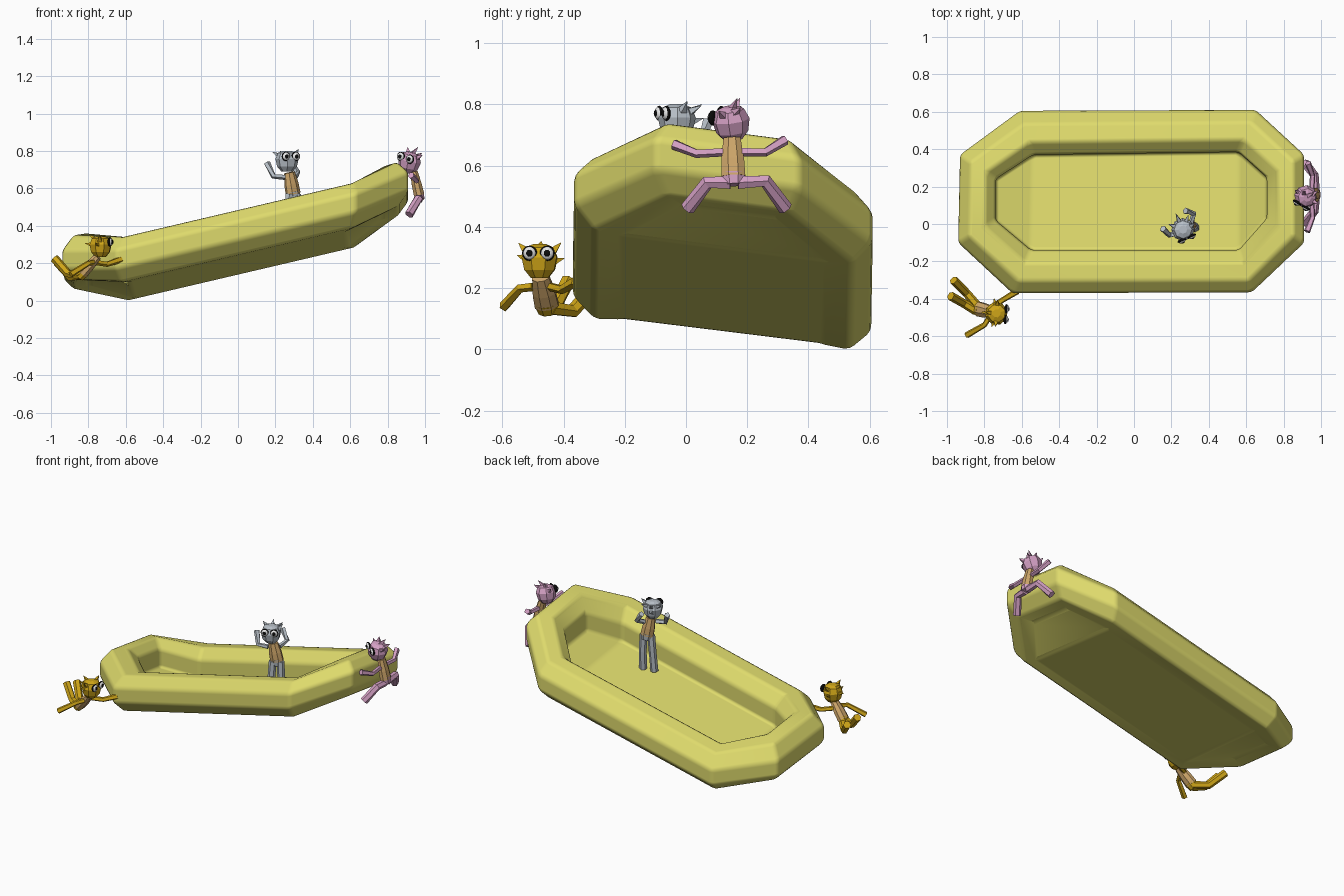
import bpy, bmesh, math
from mathutils import Vector, Matrix

if "Cube" in bpy.data.objects:
    bpy.data.objects.remove(bpy.data.objects["Cube"])

V = Vector


def srgb(r, g, b):
    f = lambda c: (c / 255 / 12.92) if c < 11 else ((c / 255 + 0.055) / 1.055) ** 2.4
    return (f(r), f(g), f(b), 1)


def material(name, *rgb):
    m = bpy.data.materials.new(name)
    m.diffuse_color = srgb(*rgb)
    m.use_nodes = True
    m.node_tree.nodes["Principled BSDF"].inputs["Base Color"].default_value = m.diffuse_color
    return m


RAFT = material("raft yellow", 222, 218, 108)
GREY = material("pale grey", 184, 192, 200)
PINK = material("pink", 212, 160, 196)
GOLD = material("gold", 208, 166, 24)
TAN = material("tan", 206, 166, 106)
WHITE = material("white", 245, 245, 245)
BLACK = material("black", 12, 12, 12)


def finish(bm, name, mat, angle=None):
    bmesh.ops.recalc_face_normals(bm, faces=bm.faces)
    me = bpy.data.meshes.new(name)
    bm.to_mesh(me)
    bm.free()
    me.materials.append(mat)
    ob = bpy.data.objects.new(name, me)
    bpy.context.collection.objects.link(ob)
    if angle:
        bpy.context.view_layer.objects.active = ob
        ob.select_set(True)
        bpy.ops.object.shade_smooth_by_angle(angle=math.radians(angle))
        ob.select_set(False)
    return ob


def loft(bm, rings):
    """Join equal-sized closed rings of points and cap both ends."""
    rows = [[bm.verts.new(p) for p in r] for r in rings]
    n = len(rows[0])
    for a, b in zip(rows, rows[1:]):
        for i in range(n):
            bm.faces.new((a[i], a[(i + 1) % n], b[(i + 1) % n], b[i]))
    bm.faces.new(rows[0][::-1])
    bm.faces.new(rows[-1])


def tube(bm, pts, radii, sides=6, flat=1.0, side_dir=None):
    """Faceted tube along a path; flat squashes it across side_dir."""
    pts = [V(p) for p in pts]
    rings = []
    for i, p in enumerate(pts):
        d = (pts[min(i + 1, len(pts) - 1)] - pts[max(i - 1, 0)]).normalized()
        ref = V(side_dir) if side_dir else (V((0, 0, 1)) if abs(d.z) < 0.9 else V((1, 0, 0)))
        w = (ref - d * ref.dot(d)).normalized()
        u = d.cross(w)
        rings.append([p + radii[i] * (w * math.cos(a) + u * flat * math.sin(a))
                      for a in [math.tau * (k + 0.5) / sides for k in range(sides)]])
    loft(bm, rings)


# ---- raft: octagonal ring, tilted, with both ends turned up
outer = [(-.61, .605), (.65, .61), (.91, .37), (.91, -.10),
         (.63, -.365), (-.65, -.37), (-.94, -.10), (-.93, .37)]
inner = [(-.54, .37), (.56, .385), (.71, .25), (.71, .03),
         (.56, -.14), (-.55, -.14), (-.74, .02), (-.74, .24)]
lift = [0, 0, .085, .085, 0, 0, .10, .10]
section = [(0, -.05), (0, .05), (.29, .12), (.71, .12),
           (1, .05), (1, -.07), (.71, -.12), (.29, -.12)]
bm = bmesh.new()
grid = []
for o, i, up in zip(outer, inner, lift):
    row = []
    for t, h in section:
        x, y = V(o).lerp(V(i), t)
        row.append(bm.verts.new((x, y, .327 + .235 * x - .13 * y + up + h)))
    grid.append(row)
for c in range(8):
    a, b = grid[c], grid[(c + 1) % 8]
    for k in range(8):
        if k != 5:  # hidden between floor and underside
            bm.faces.new((a[k], b[k], b[(k + 1) % 8], a[(k + 1) % 8]))
for k in (5, 6):  # floor and underside
    for ids in ((0, 1, 4, 5), (1, 2, 3, 4), (5, 6, 7, 0)):
        bm.faces.new([grid[c][k] for c in ids])
raft = finish(bm, "raft", RAFT, 60)
bev = raft.modifiers.new("soft edges", "BEVEL")
bev.width, bev.segments, bev.limit_method = .018, 2, "ANGLE"
bev.angle_limit = math.radians(20)
bev.harden_normals = True


# ---- passengers
def head(name, mat, centre, facing, tilt, spikes):
    """Faceted head looking along facing, with spiky hair and round eyes."""
    f = V(facing).normalized()
    left = V((-f.y, f.x, 0))
    up = V((0, 0, 1))
    rot = Matrix.Rotation(tilt, 3, f)
    place = lambda s, d, h: V(centre) + rot @ (left * s + f * d + up * h)
    bm = bmesh.new()
    rings = []
    for r, h in ((.030, -.055), (.053, -.028), (.062, .012), (.048, .045), (.022, .056)):
        rings.append([place(r * math.cos(a), r * math.sin(a), h)
                      for a in [math.tau * (k + .5) / 8 for k in range(8)]])
    loft(bm, rings)
    for s, d, h, ds, dd, dh in spikes:
        tube(bm, [place(s, d, h), place(s + ds, d + dd, h + dh)], [.017, .001], 4)
    finish(bm, name + "_head", mat)
    # eye rim, white and pupil as thin stacked domes
    for part, m, r, depth, out in (("eye_rims", BLACK, .025, .010, .050),
                                   ("eye_whites", WHITE, .021, .012, .053),
                                   ("pupils", BLACK, .011, .006, .062)):
        bm = bmesh.new()
        for s in (-.029, .029):
            axes = Matrix((rot @ left, rot @ f, rot @ up)).transposed()
            mtx = (Matrix.Translation(place(s, out, .026)) @ axes.to_4x4()
                   @ Matrix.Diagonal((r, depth, r, 1)))
            bmesh.ops.create_uvsphere(bm, u_segments=12, v_segments=8, radius=1, matrix=mtx)
        finish(bm, name + "_" + part, m, 40)


def body(name, mat, torso, side, arms, legs):
    bm = bmesh.new()
    a, b = V(torso[0]), V(torso[1])
    tube(bm, [a, a.lerp(b, .55), b], [.030, .040, .042], 8, .72, side)
    finish(bm, name + "_vest", TAN)
    bm = bmesh.new()
    for p in arms:
        tube(bm, p, [.015, .015, .018], 5)
    finish(bm, name + "_arms", mat)
    bm = bmesh.new()
    for p in legs:
        tube(bm, p, [.024, .023, .024], 6)
    d = (b - a).normalized()
    tube(bm, [b - d * .012, b + d * .028], [.041, .034], 8, .75, side)  # hips
    finish(bm, name + "_legs", mat)


# standing passenger with hands raised to the head
head("grey_passenger", GREY, (.262, -.03, .745), (.41, -.91, 0), 0,
     [(-.03, -.03, .03, -.03, -.03, .02), (.03, -.03, .03, .03, -.03, .02),
      (0, -.045, .03, 0, -.045, .025), (0, -.05, 0, 0, -.045, .01), (.045, 0, .035, .025, -.005, .03)])
body("grey_passenger", GREY, [(.275, -.025, .685), (.295, -.015, .57)], (.91, .41, 0),
     [[(.25, -.045, .66), (.19, -.06, .665), (.155, -.025, .735)],
      [(.305, 0, .66), (.32, .055, .685), (.275, .07, .745)]],
     [[(.275, -.03, .57), (.268, -.035, .46), (.262, -.045, .33)],
      [(.317, -.01, .57), (.322, -.01, .46), (.326, -.02, .34)]])

# passenger clinging to the high end
head("pink_passenger", PINK, (.915, .148, .738), (-.5, -.86, 0), -.25,
     [(0, -.01, .045, .01, -.03, .042), (.02, -.03, .04, .01, -.03, .02),
      (-.025, -.01, .045, -.015, -.01, .03), (.04, 0, .035, .03, 0, .025), (-.045, 0, .02, -.03, 0, .02)])
body("pink_passenger", PINK, [(.94, .15, .69), (.968, .155, .565)], (0, 1, 0),
     [[(.95, .12, .645), (.955, .035, .640), (.925, -.04, .67)],
      [(.95, .18, .645), (.955, .26, .645), (.93, .325, .685)]],
     [[(.97, .145, .545), (.965, .07, .545), (.915, .005, .46)],
      [(.97, .17, .545), (.965, .26, .550), (.915, .325, .46)]])

# passenger trailing behind in front of the low end
head("gold_passenger", GOLD, (-.735, -.478, .288), (1, -.08, 0), 0,
     [(.045, 0, .035, .025, 0, .025), (-.045, 0, .035, -.025, 0, .025),
      (0, -.03, .04, 0, -.03, .025), (.045, -.01, .0, .035, -.01, .01),
      (-.045, -.01, .01, -.03, -.01, .01), (0, -.045, .01, 0, -.04, .01)])
body("gold_passenger", GOLD, [(-.75, -.475, .235), (-.83, -.455, .145)], (0, 1, 0),
     [[(-.765, -.445, .205), (-.70, -.405, .195), (-.625, -.36, .22)],
      [(-.775, -.50, .205), (-.80, -.54, .200), (-.895, -.595, .14)]],
     [[(-.835, -.44, .135), (-.895, -.37, .125), (-.965, -.30, .205)],
      [(-.845, -.465, .135), (-.91, -.425, .145), (-.98, -.385, .225)]])
